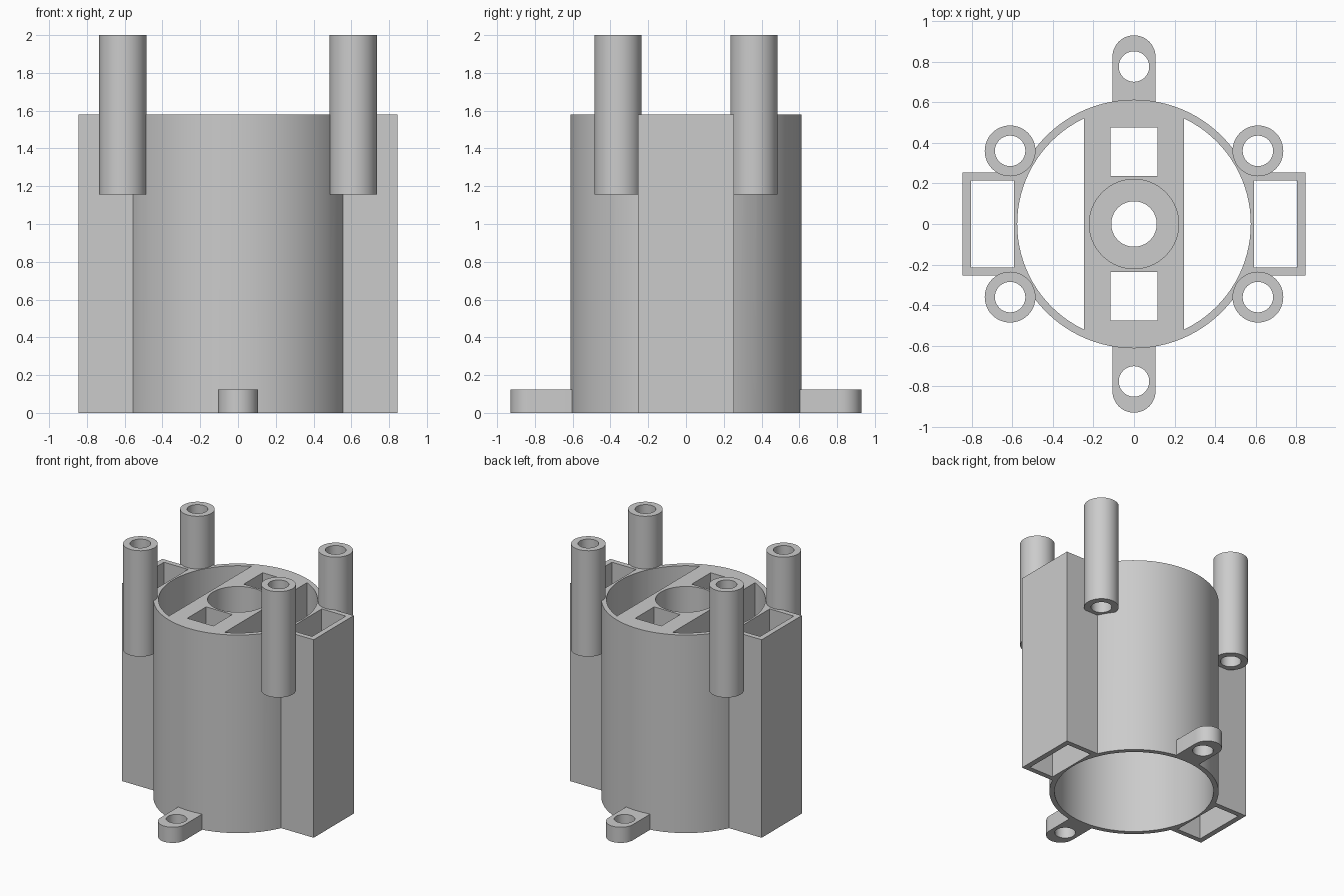
import bpy
import bmesh
from mathutils import Matrix

cube = bpy.data.objects.get("Cube")
if cube:
    bpy.data.objects.remove(cube, do_unlink=True)

TOP = 1.58          # housing height
BAR_BOTTOM = 1.16   # underside of the cross bar
SIDES = 96

grey = bpy.data.materials.new("plain grey")
grey.use_nodes = True
grey.diffuse_color = (0.6, 0.6, 0.6, 1)
grey.node_tree.nodes["Principled BSDF"].inputs["Base Color"].default_value = (0.6, 0.6, 0.6, 1)


def make(name, bm):
    mesh = bpy.data.meshes.new(name)
    bm.to_mesh(mesh)
    bm.free()
    mesh.materials.append(grey)
    obj = bpy.data.objects.new(name, mesh)
    bpy.context.collection.objects.link(obj)
    return obj


def box(name, x0, x1, y0, y1, z0, z1):
    bm = bmesh.new()
    centre = Matrix.Translation(((x0 + x1) / 2, (y0 + y1) / 2, (z0 + z1) / 2))
    size = Matrix.Diagonal((x1 - x0, y1 - y0, z1 - z0, 1))
    bmesh.ops.create_cube(bm, size=1, matrix=centre @ size)
    return make(name, bm)


def cylinder(name, x, y, radius, z0, z1, sides=48):
    bm = bmesh.new()
    bmesh.ops.create_cone(bm, cap_ends=True, segments=sides, radius1=radius,
                          radius2=radius, depth=z1 - z0,
                          matrix=Matrix.Translation((x, y, (z0 + z1) / 2)))
    return make(name, bm)


def combine(target, tool, operation):
    """Apply a boolean to target and remove the tool."""
    mod = target.modifiers.new("bool", "BOOLEAN")
    mod.operation = operation
    mod.solver = "EXACT"
    mod.object = tool
    graph = bpy.context.evaluated_depsgraph_get()
    mesh = bpy.data.meshes.new_from_object(target.evaluated_get(graph))
    target.modifiers.clear()
    target.data = mesh
    bpy.data.objects.remove(tool, do_unlink=True)


def cut(target, tool):
    combine(target, tool, "DIFFERENCE")


def join(target, tool):
    combine(target, tool, "UNION")


# Round housing with a rectangular channel on each side
housing = cylinder("housing", 0, 0, 0.612, 0, TOP, SIDES)
join(housing, box("side_channels", -0.845, 0.845, -0.253, 0.253, 0, TOP))

# Main bore, leaving a cross bar at the top
bore = cylinder("bore_cutter", 0, 0, 0.575, -0.1, TOP + 0.1, SIDES)
cut(bore, box("bar_space", -0.245, 0.245, -0.7, 0.7, BAR_BOTTOM, TOP + 0.2))
cut(housing, bore)

# Bearing seat and shaft hole in the bar
cut(housing, cylinder("seat_cutter", 0, 0, 0.22, TOP - 0.3, TOP + 0.1, 64))
cut(housing, cylinder("shaft_cutter", 0, 0, 0.112, BAR_BOTTOM - 0.1, TOP + 0.1))

for s in (-1, 1):
    # Square opening in the bar, and open channel through the side box
    y0, y1 = sorted((s * 0.237, s * 0.475))
    cut(housing, box("opening_cutter", -0.115, 0.115, y0, y1, BAR_BOTTOM - 0.1, TOP + 0.1))
    x0, x1 = sorted((s * 0.59, s * 0.803))
    cut(housing, box("channel_cutter", x0, x1, -0.213, 0.213, -0.1, TOP + 0.1))

    # Rounded mounting tab with a screw hole
    y0, y1 = sorted((s * 0.585, s * 0.823))
    tab = box("mounting_tab", -0.106, 0.106, y0, y1, 0, 0.125)
    join(tab, cylinder("tab_end", 0, s * 0.823, 0.106, 0, 0.125))
    cut(tab, cylinder("tab_hole", 0, s * 0.775, 0.075, -0.1, 0.3))
    join(housing, tab)

# Four hollow corner posts
for sx in (-1, 1):
    for sy in (-1, 1):
        post = cylinder("corner_post", sx * 0.61, sy * 0.36, 0.125, 1.155, 2)
        cut(post, cylinder("post_hole", sx * 0.61, sy * 0.36, 0.075, 1, 2.1))
        join(housing, post)

# Smooth the round walls, keep the edges crisp
bpy.ops.object.select_all(action="DESELECT")
housing.select_set(True)
bpy.context.view_layer.objects.active = housing
bpy.ops.object.shade_smooth_by_angle()
